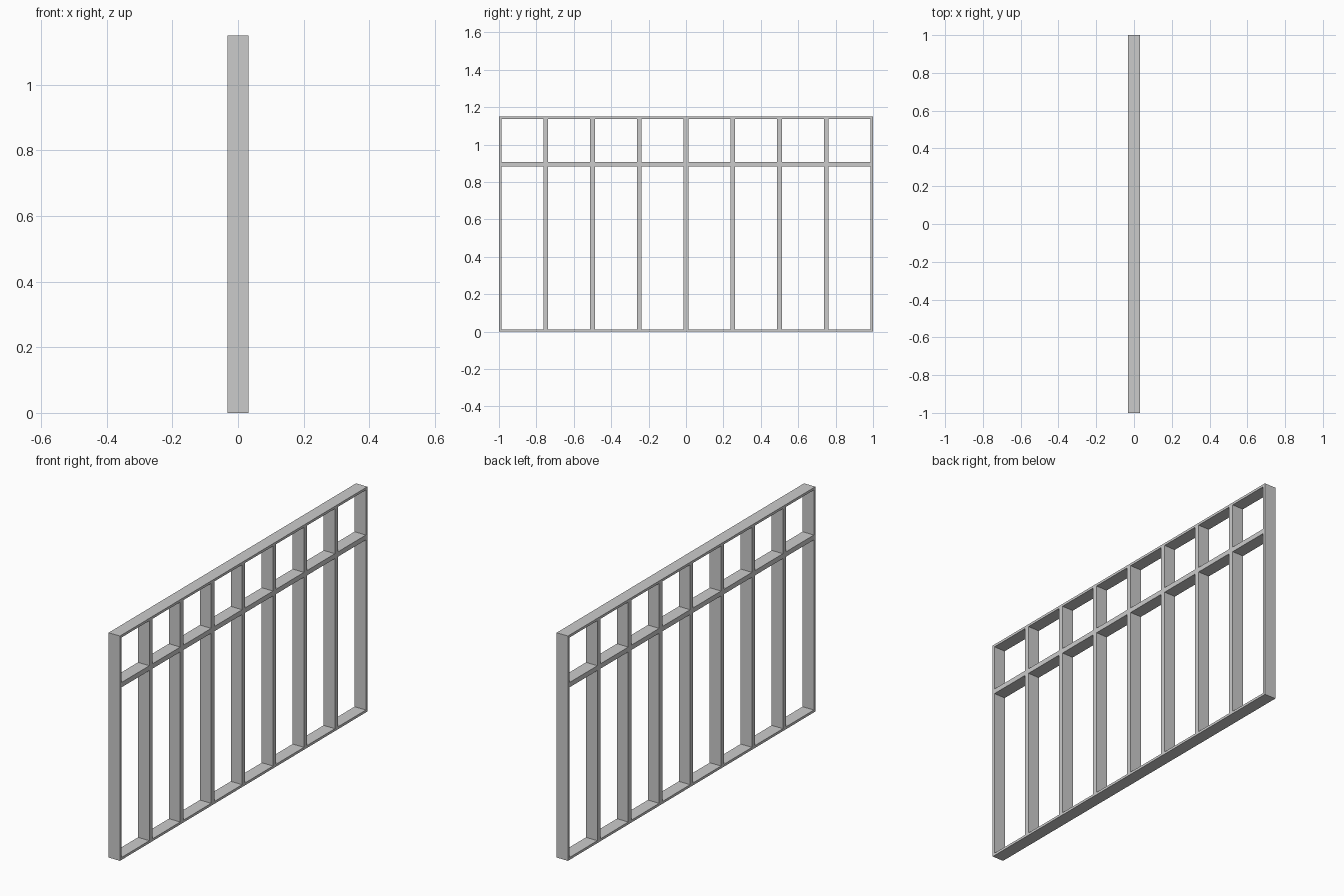
import bpy

if "Cube" in bpy.data.objects:
    bpy.data.objects.remove(bpy.data.objects["Cube"])

DEPTH, T = 0.064, 0.0125          # frame depth and member thickness
COLS, W = 8, 0.25
ROWS = [("lower", 0.0, 0.895), ("upper", 0.895, 1.15)]


def pane_frame(name, y0, y1, z0, z1):
    """Rectangular ring extruded through the depth of the window."""
    outer = [(y0, z0), (y1, z0), (y1, z1), (y0, z1)]
    inner = [(y0 + T, z0 + T), (y1 - T, z0 + T), (y1 - T, z1 - T), (y0 + T, z1 - T)]
    verts = [(x, y, z) for x in (-DEPTH / 2, DEPTH / 2) for y, z in outer + inner]
    faces = []
    for i in range(4):
        j = (i + 1) % 4
        faces += [(i, i + 4, j + 4, j), (i + 8, j + 8, j + 12, i + 12),
                  (i, j, j + 8, i + 8), (i + 4, i + 12, j + 12, j + 4)]
    mesh = bpy.data.meshes.new(name)
    mesh.from_pydata(verts, [], faces)
    obj = bpy.data.objects.new(name, mesh)
    bpy.context.collection.objects.link(obj)


# Two rows of adjoining pane frames
for label, z0, z1 in ROWS:
    for c in range(COLS):
        pane_frame(f"{label}_pane_frame_{c + 1}", -1 + c * W, -1 + (c + 1) * W, z0, z1)
